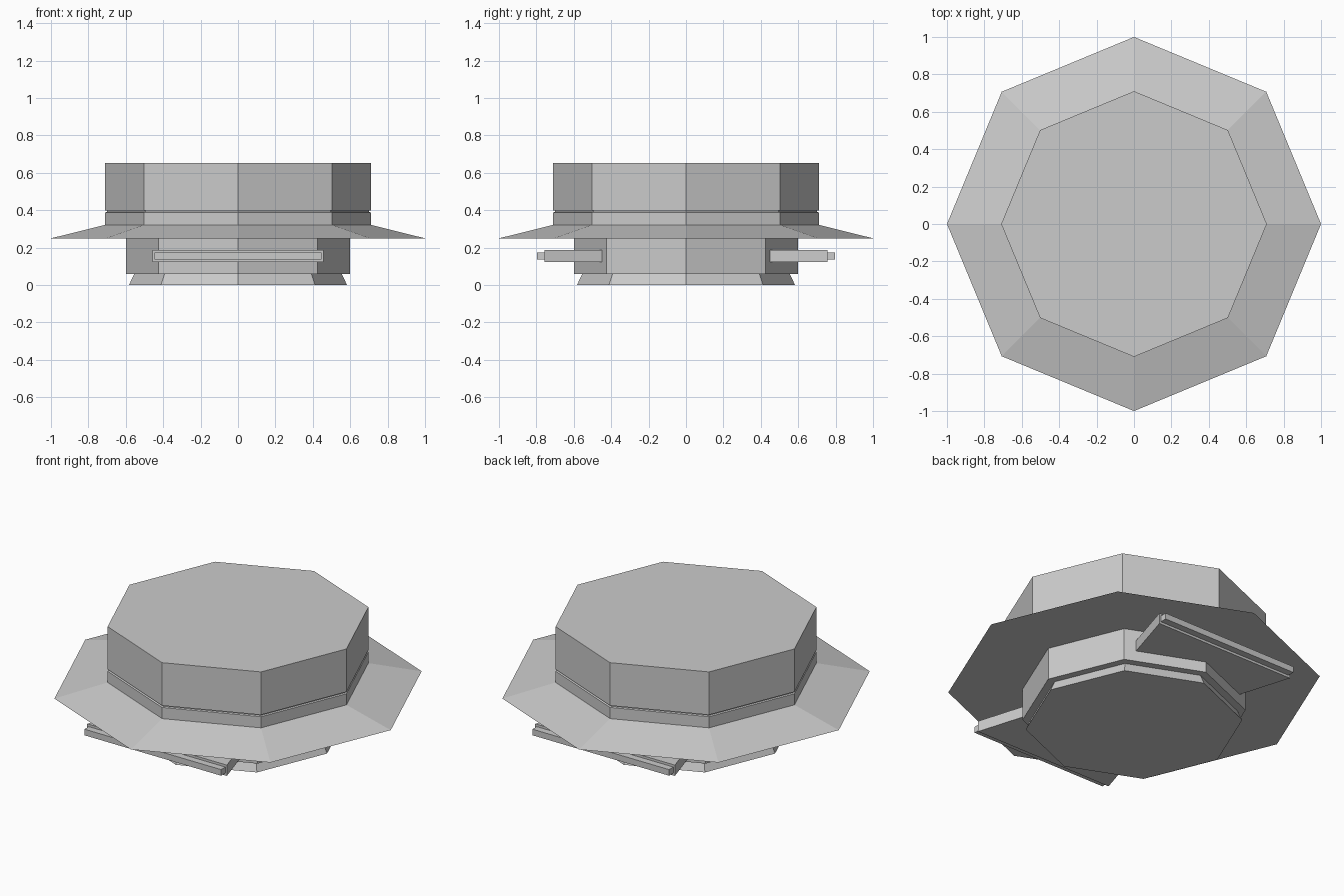
import bpy, bmesh
from math import cos, sin, pi

if "Cube" in bpy.data.objects:
    bpy.data.objects.remove(bpy.data.objects["Cube"])


def make_object(name, bm):
    bmesh.ops.recalc_face_normals(bm, faces=bm.faces)
    mesh = bpy.data.meshes.new(name)
    bm.to_mesh(mesh)
    bm.free()
    obj = bpy.data.objects.new(name, mesh)
    bpy.context.collection.objects.link(obj)
    return obj


def octagon_stack(name, profile):
    """Closed eight-sided solid through (radius, z) rings, corners on the axes."""
    bm = bmesh.new()
    rings = [[bm.verts.new((r * cos(i * pi / 4), r * sin(i * pi / 4), z))
              for i in range(8)] for r, z in profile]
    for a, b in zip(rings, rings[1:]):
        for i in range(8):
            j = (i + 1) % 8
            bm.faces.new((a[i], a[j], b[j], b[i]))
    bm.faces.new(rings[0])
    bm.faces.new(rings[-1])
    return make_object(name, bm)


def wedge(name, side, inner, outer, z0, z1):
    """Trapezoid slab; inner and outer are (half width, distance in y)."""
    bm = bmesh.new()
    outline = [(-inner[0], inner[1]), (inner[0], inner[1]),
               (outer[0], outer[1]), (-outer[0], outer[1])]
    face = bm.faces.new([bm.verts.new((x, side * y, z0)) for x, y in outline])
    top = bmesh.ops.extrude_face_region(bm, geom=[face])["geom"]
    bmesh.ops.translate(bm, vec=(0, 0, z1 - z0),
                        verts=[v for v in top if isinstance(v, bmesh.types.BMVert)])
    return make_object(name, bm)


# flared foot and lower drum
octagon_stack("foot", [(0.583, 0.005), (0.583, 0.0), (0.555, 0.06)][1:])
octagon_stack("lower_drum", [(0.6, 0.06), (0.6, 0.25)])

# sloping brim, band with a thin groove, and tall crown
octagon_stack("brim", [(1.0, 0.25), (0.71, 0.322)])
octagon_stack("band", [(0.71, 0.322), (0.71, 0.388), (0.70, 0.391), (0.70, 0.399)])
octagon_stack("crown", [(0.71, 0.399), (0.71, 0.653)])

# front and back wedges with a narrow rail on the outer edge
for label, side in (("front", -1), ("back", 1)):
    wedge(label + "_wedge", side, (0.36, 0.44), (0.457, 0.757), 0.123, 0.187)
    wedge(label + "_rail", side, (0.447, 0.757), (0.447, 0.797), 0.137, 0.173)
